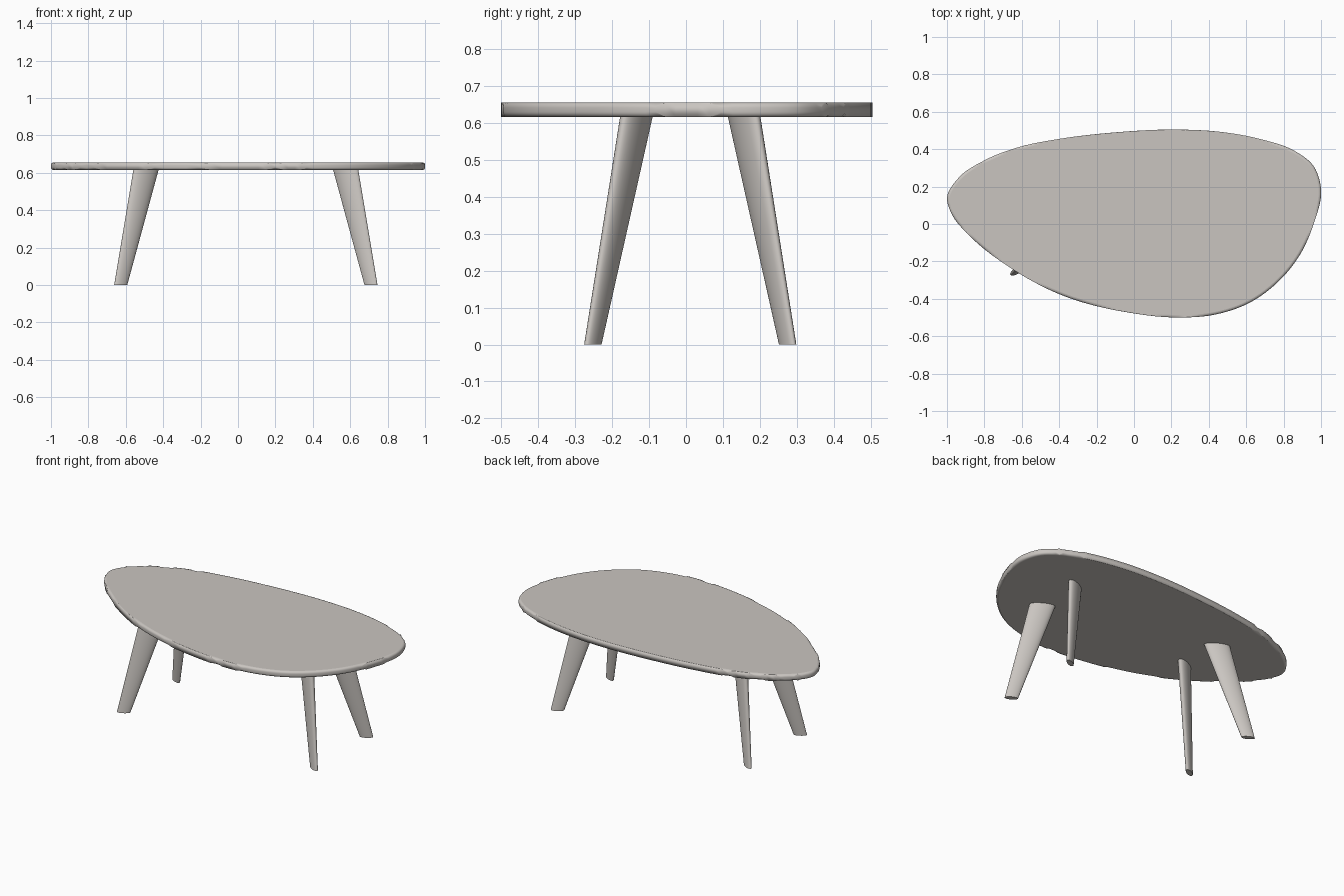
import bpy, bmesh, math
from mathutils import Vector

if "Cube" in bpy.data.objects:
    bpy.data.objects.remove(bpy.data.objects["Cube"])

mat = bpy.data.materials.new("warm light grey")
mat.diffuse_color = (0.59, 0.56, 0.53, 1)
mat.use_nodes = True
mat.node_tree.nodes["Principled BSDF"].inputs["Base Color"].default_value = mat.diffuse_color


def finish(bm, name):
    bmesh.ops.recalc_face_normals(bm, faces=bm.faces)
    # smooth sides, flat caps
    for f in bm.faces:
        f.smooth = len(f.verts) <= 4
    me = bpy.data.meshes.new(name)
    bm.to_mesh(me)
    bm.free()
    me.materials.append(mat)
    ob = bpy.data.objects.new(name, me)
    bpy.context.collection.objects.link(ob)
    return ob


def closed_spline(pts, steps):
    """Catmull-Rom loop with chord-scaled tangents."""
    p = [Vector(q) for q in pts]
    n = len(p)
    chord = [(p[(i + 1) % n] - p[i]).length for i in range(n)]
    tan = []
    for i in range(n):
        a, b = chord[i - 1], chord[i]
        va, vb = (p[i] - p[i - 1]) / a, (p[(i + 1) % n] - p[i]) / b
        tan.append((va * b + vb * a) / (a + b))
    out = []
    for i in range(n):
        j = (i + 1) % n
        for k in range(steps):
            t = k / steps
            out.append(p[i] * (2*t**3 - 3*t**2 + 1) + p[j] * (3*t**2 - 2*t**3)
                       + tan[i] * chord[i] * (t**3 - 2*t**2 + t)
                       + tan[j] * chord[i] * (t**3 - t**2))
    return out


# Table top: rounded pebble outline, extruded with softened rims
OUTLINE = [(-1, .14), (-.935, .25), (-.80, .34), (-.62, .41), (-.40, .455),
           (-.10, .49), (.24, .505), (.45, .494), (.68, .453), (.86, .39),
           (.96, .31), (1, .19), (.96, 0), (.89, -.16), (.78, -.30),
           (.62, -.42), (.43, -.485), (.24, -.5), (-.02, -.475),
           (-.40, -.375), (-.66, -.235), (-.877, -.065), (-.973, .05)]
Z0, Z1 = 0.615, 0.655
bm = bmesh.new()
base = bm.faces.new([bm.verts.new((v.x, v.y, Z0)) for v in closed_spline(OUTLINE, 6)])
ext = bmesh.ops.extrude_face_region(bm, geom=[base], use_keep_orig=True)
for v in ext["geom"]:
    if isinstance(v, bmesh.types.BMVert):
        v.co.z = Z1
rims = [e for e in bm.edges if abs(e.verts[0].co.z - e.verts[1].co.z) < 1e-5]
bmesh.ops.bevel(bm, geom=rims, offset=0.014, segments=4, profile=0.5, affect='EDGES')
finish(bm, "table_top")


# Splayed, tapered legs with an oval section turned towards the corners
CX, CY = 0.042, 0.0115          # centre of the leg layout
SEG, ANG = 40, math.radians(29)


def leg(name, sx, sy):
    bm = bmesh.new()
    rings = []
    for z in (0.0, 0.625):
        t = z / 0.615
        x, y = 0.669 + (0.534 - 0.669) * t, 0.2635 + (0.146 - 0.2635) * t
        a, b = 0.039 + (0.0755 - 0.039) * t, 0.016 + (0.028 - 0.016) * t
        ring = []
        for i in range(SEG):
            u = 2 * math.pi * i / SEG
            p, q = a * math.cos(u), b * math.sin(u)
            px = x + p * math.cos(ANG) - q * math.sin(ANG)
            py = y + p * math.sin(ANG) + q * math.cos(ANG)
            ring.append(bm.verts.new((CX + sx * px, CY + sy * py, z)))
        rings.append(ring)
    lo, hi = rings
    for i in range(SEG):
        j = (i + 1) % SEG
        bm.faces.new((lo[i], lo[j], hi[j], hi[i]))
    bm.faces.new(lo)
    bm.faces.new(hi)
    finish(bm, name)


for sy, fb in ((-1, "front"), (1, "back")):
    for sx, lr in ((-1, "left"), (1, "right")):
        leg(f"{fb}_{lr}_leg", sx, sy)
